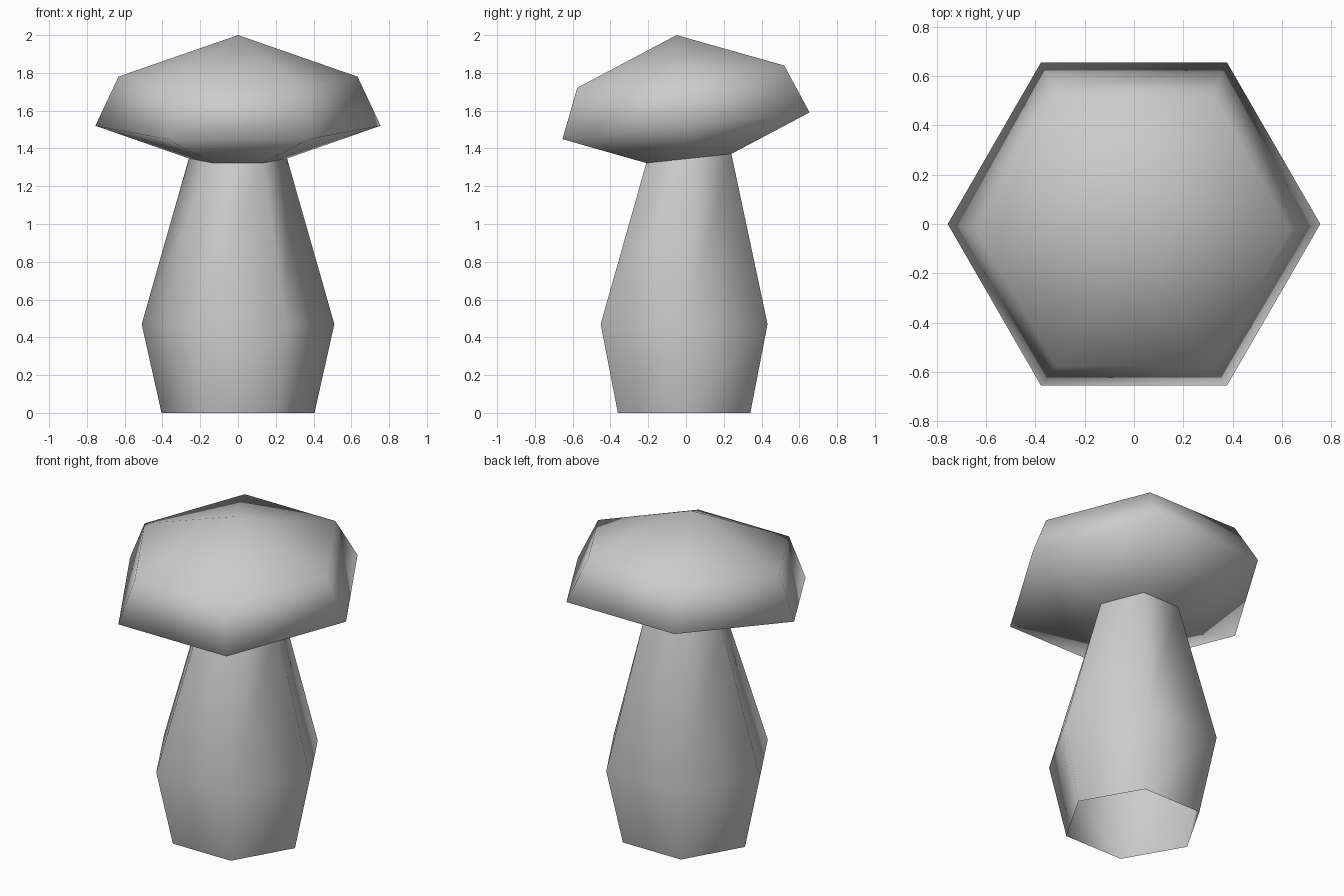
import bpy, bmesh, math

cube = bpy.data.objects.get("Cube")
if cube:
    bpy.data.objects.remove(cube, do_unlink=True)

SIDES = 6
TILT = 0.108  # rise of the cap rings per unit of y

grey = bpy.data.materials.new("light grey")
grey.use_nodes = True
colour = (0.6, 0.6, 0.6, 1)
grey.diffuse_color = colour
grey.node_tree.nodes["Principled BSDF"].inputs["Base Color"].default_value = colour


def ring(bm, radius, centre_y, z, slope):
    """Hexagonal ring of vertices, corners on the x axis, sloping along y."""
    verts = []
    for i in range(SIDES):
        a = math.tau * i / SIDES
        y = radius * math.sin(a)
        verts.append(bm.verts.new((radius * math.cos(a), centre_y + y, z + slope * y)))
    return verts


def loft(name, profile, apex=None):
    """Join rings from bottom to top, optionally closing to a point."""
    bm = bmesh.new()
    rings = [ring(bm, *p) for p in profile]
    for low, high in zip(rings, rings[1:]):
        for i in range(SIDES):
            j = (i + 1) % SIDES
            bm.faces.new((low[i], low[j], high[j], high[i]))
    if apex:
        tip = bm.verts.new(apex)
        for i in range(SIDES):
            bm.faces.new((rings[-1][i], rings[-1][(i + 1) % SIDES], tip))
    for f in bm.faces:
        f.smooth = True
    mesh = bpy.data.meshes.new(name)
    bm.to_mesh(mesh)
    bm.free()
    mesh.materials.append(grey)
    obj = bpy.data.objects.new(name, mesh)
    bpy.context.collection.objects.link(obj)
    return obj


# Stem, open at the base: radius, centre y, z, slope
loft("stem", [(0.405, -0.01, 0, 0),
              (0.51, -0.01, 0.47, 0),
              (0.26, 0.015, 1.347, TILT)])

# Cap: neck, rim and shoulder rings rising to a peak
loft("cap", [(0.26, 0.015, 1.347, TILT),
             (0.755, 0, 1.52, TILT),
             (0.633, -0.028, 1.78, TILT)], apex=(0, -0.05, 2))
